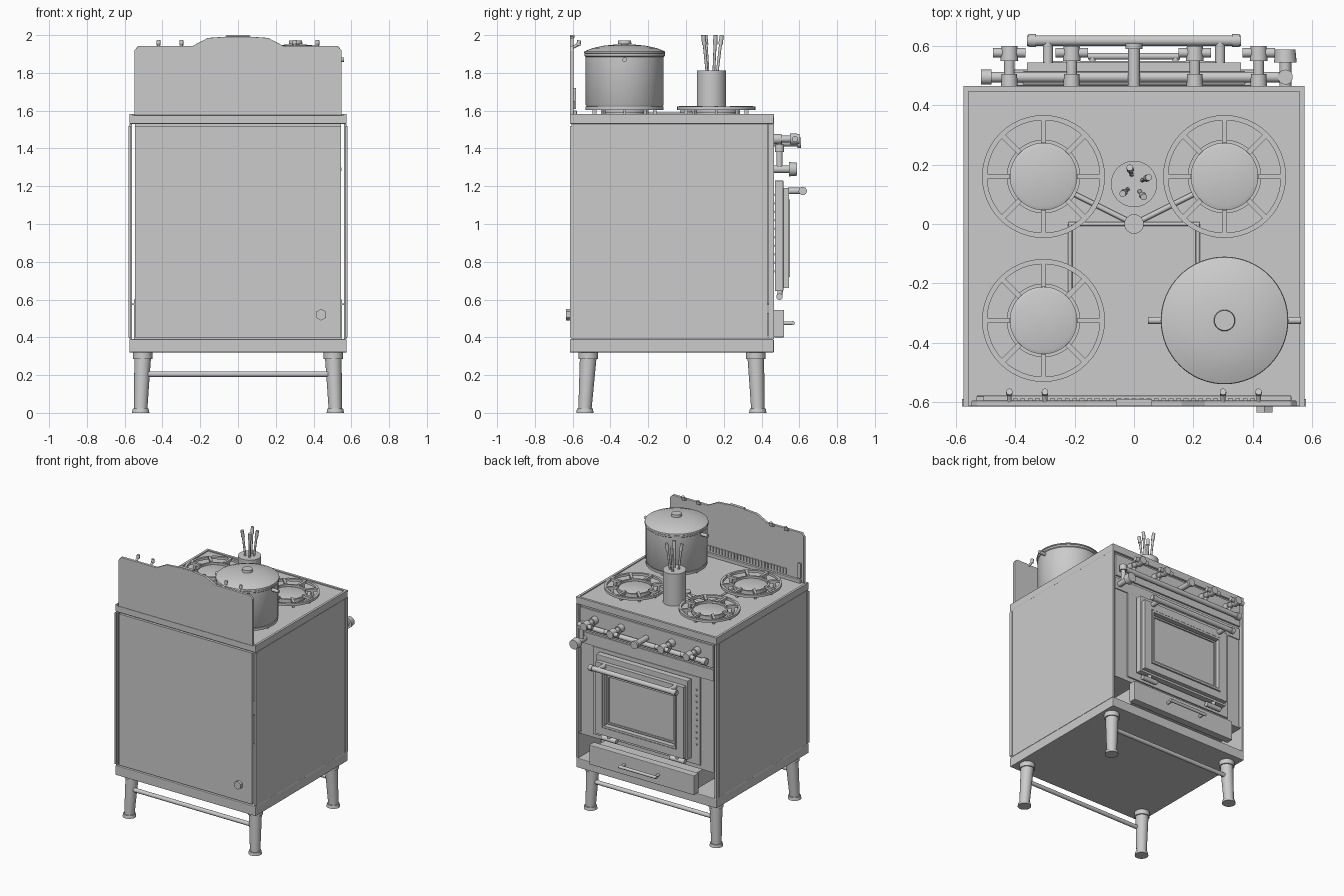
import bpy, bmesh, math
from mathutils import Vector, Matrix

if "Cube" in bpy.data.objects:
    bpy.data.objects.remove(bpy.data.objects["Cube"])


def finish(name, bm, smooth=False, bevel=0):
    bmesh.ops.recalc_face_normals(bm, faces=bm.faces)
    me = bpy.data.meshes.new(name)
    bm.to_mesh(me)
    bm.free()
    ob = bpy.data.objects.new(name, me)
    bpy.context.collection.objects.link(ob)
    if bevel:
        m = ob.modifiers.new("bevel", 'BEVEL')
        m.width, m.segments = bevel, 2
    if smooth:
        bpy.ops.object.select_all(action='DESELECT')
        ob.select_set(True)
        bpy.context.view_layer.objects.active = ob
        bpy.ops.object.shade_smooth_by_angle(angle=math.radians(35))
    return ob


def add_box(bm, x, y, z):
    c = [(a[0] + a[1]) / 2 for a in (x, y, z)]
    s = [a[1] - a[0] for a in (x, y, z)]
    bmesh.ops.create_cube(bm, size=1, matrix=Matrix.Translation(c) @ Matrix.Diagonal((*s, 1)))


def box(name, x, y, z, bevel=0):
    bm = bmesh.new()
    add_box(bm, x, y, z)
    return finish(name, bm, bevel=bevel)


def frame(name, x, y, z, w):
    # rectangular picture frame in the xz plane
    bm = bmesh.new()
    add_box(bm, x, y, (z[0], z[0] + w))
    add_box(bm, x, y, (z[1] - w, z[1]))
    for xs in ((x[0], x[0] + w), (x[1] - w, x[1])):
        add_box(bm, xs, y, (z[0] + w, z[1] - w))
    return finish(name, bm)


def rods(name, items, n=24):
    # tapered cylinders given as (start, end, r_start, r_end)
    bm = bmesh.new()
    for a, b, r1, r2 in items:
        a, b = Vector(a), Vector(b)
        d = b - a
        m = Matrix.Translation((a + b) / 2) @ d.to_track_quat('Z', 'Y').to_matrix().to_4x4()
        bmesh.ops.create_cone(bm, cap_ends=True, segments=n, radius1=r1, radius2=r2, depth=d.length, matrix=m)
    return finish(name, bm, smooth=True)


def add_lathe(bm, prof, cx, cy, n=48, closed=False):
    rings = []
    for r, z in prof:
        if r < 1e-5:
            rings.append([bm.verts.new((cx, cy, z))] * n)
        else:
            rings.append([bm.verts.new((cx + r * math.cos(2 * math.pi * i / n),
                                        cy + r * math.sin(2 * math.pi * i / n), z)) for i in range(n)])
    for A, B in zip(rings, rings[1:] + (rings[:1] if closed else [])):
        for i in range(n):
            j = (i + 1) % n
            bm.faces.new(list(dict.fromkeys((A[i], A[j], B[j], B[i]))))


def lathe(name, prof, cx, cy, n=48):
    bm = bmesh.new()
    add_lathe(bm, prof, cx, cy, n)
    return finish(name, bm, smooth=True)


# cabinet shell
box("base_plinth", (-.575, .575), (-.615, .465), (.32, .39), .004)
box("cooktop_slab", (-.575, .575), (-.615, .465), (1.53, 1.575), .004)
box("back_panel", (-.545, .545), (-.615, -.595), (.4, 1.52))
box("front_panel", (-.545, .545), (.42, .45), (.57, 1.53))
box("drawer_bay_back", (-.55, .55), (.2, .21), (.39, .6))
box("drawer_bay_roof", (-.56, .56), (.2, .45), (.57, .58))
box("control_panel", (-.545, .545), (.45, .463), (1.35, 1.515), .003)
box("vent_strip", (-.545, .545), (.45, .458), (1.25, 1.335), .002)
for s, side in ((-1, "left"), (1, "right")):
    xs = sorted((s * .56, s * .575))
    box(side + "_side_panel", xs, (-.605, .432), (.39, 1.53))
    box(side + "_front_post", xs, (.436, .465), (.39, 1.53))
    box(side + "_back_post", sorted((s * .567, s * .58)), (-.615, -.59), (.4, 1.52))
rods("corner_screws", [((sx * .566, y, 1.57), (sx * .566, y, 1.583), .008, .008)
                       for sx in (-1, 1) for y in (-.6, .44)], 12)
rods("back_plug", [((.44, -.635, .52), (.44, -.61, .52), .031, .031)], 6)

# raised rim around the cooktop
bm = bmesh.new()
for s in (-1, 1):
    add_box(bm, sorted((s * .558, s * .575)), (-.615, .465), (1.57, 1.582))
add_box(bm, (-.558, .558), (.447, .465), (1.57, 1.582))
finish("cooktop_rim", bm)

# splayed legs and stretchers
for y0, y1, n in ((-.518, -.535, "back"), (.37, .38, "front")):
    for s in (-1, 1):
        rods(n + "_leg", [((s * .515, y1, .02), (s * .505, y0, .29), .035, .044),
                          ((s * .505, y0, .285), (s * .505, y0, .325), .052, .052),
                          ((s * .515, y1, 0), (s * .515, y1, .022), .046, .042)])
    rods(n + "_stretcher", [((-.5, y1, .205), (.5, y1, .205), .015, .015)])

# backguard outline
half = [(.548, 1.575), (.548, 1.92), (.528, 1.943), (.24, 1.943), (.16, 1.985), (.06, 1.992)]
outline = half + [(-x, z) for x, z in reversed(half)]
bm = bmesh.new()
f = bm.faces.new([bm.verts.new((x, -.615, z)) for x, z in outline])
r = bmesh.ops.extrude_face_region(bm, geom=[f])
bmesh.ops.translate(bm, vec=(0, .02, 0), verts=[v for v in r['geom'] if isinstance(v, bmesh.types.BMVert)])
finish("backguard", bm, bevel=.003)
box("backguard_cap", (-.06, .06), (-.613, -.59), (1.985, 2.0))
box("backguard_foot", (-.53, .53), (-.596, -.578), (1.575, 1.6), .003)
bm = bmesh.new()
for i in range(33):
    x = -.4 + i * .025
    add_box(bm, (x - .008, x + .008), (-.597, -.588), (1.61, 1.65))
finish("backguard_louvres", bm)
box("backguard_side_slat", (-.53, -.505), (-.597, -.582), (1.61, 1.72))
rods("backguard_hooks", [p for x in (-.42, -.3, .3, .42) for p in (
    ((x, -.6, 1.935), (x, -.57, 1.95), .008, .008), ((x, -.57, 1.945), (x, -.565, 1.972), .011, .011))], 12)

# burners: ring grate, spokes, hub
BX, BF, BB = .305, .16, -.325
for cx, cy in ((-BX, BF), (BX, BF), (-BX, BB), (BX, BB)):
    bm = bmesh.new()
    add_lathe(bm, [(.19, 1.604), (.207, 1.604), (.207, 1.622), (.19, 1.622)], cx, cy, 48, True)
    add_lathe(bm, [(.112, 1.59), (.124, 1.59), (.124, 1.615), (.112, 1.615)], cx, cy, 48, True)
    for i in range(8):
        b2 = bmesh.new()
        add_box(b2, (.113, .196), (-.009, .009), (1.606, 1.626))
        add_box(b2, (.15, .17), (-.007, .007), (1.574, 1.61))
        b2.transform(Matrix.Translation((cx, cy, 0)) @ Matrix.Rotation(i * math.pi / 4, 4, 'Z'))
        tmp = bpy.data.meshes.new("tmp")
        b2.to_mesh(tmp)
        b2.free()
        bm.from_mesh(tmp)
        bpy.data.meshes.remove(tmp)
    finish("burner_grate", bm, smooth=True)
    lathe("burner_hub", [(.113, 1.574), (.113, 1.6), (.1, 1.605), (0, 1.605)], cx, cy)

# supply tubes on the cooktop
tubes = [((-.22, 0, 1.582), (.22, 0, 1.582), .007, .007)]
for s in (-1, 1):
    tubes += [((0, 0, 1.584), (s * .2, .1, 1.584), .009, .009),
              ((s * .215, 0, 1.582), (s * .215, -.24, 1.582), .007, .007)]
rods("supply_tubes", tubes, 12)
rods("supply_hub", [((0, 0, 1.574), (0, 0, 1.6), .033, .033)], 32)

# stock pot with lid
lathe("pot", [(0, 1.622), (.2, 1.622), (.207, 1.632), (.207, 1.885), (.213, 1.89), (.213, 1.902), (0, 1.902)], BX, BB, 64)
lathe("pot_lid", [(.205, 1.9), (.215, 1.905), (.213, 1.914), (.17, 1.931), (.11, 1.944), (.05, 1.95), (0, 1.951)], BX, BB, 64)
rods("lid_knob", [((BX, BB, 1.945), (BX, BB, 1.956), .02, .02), ((BX, BB, 1.954), (BX, BB, 1.972), .036, .034)])
rods("pot_handles", [((BX + s * .2, BB, 1.87), (BX + s * .257, BB, 1.87), .012, .012) for s in (-1, 1)])

# utensil holder
rods("utensil_jar", [((0, .135, 1.574), (0, .135, 1.812), .078, .078)], 40)
ut = []
for x, y in ((-.013, .05), (.045, .02), (.03, -.04), (-.035, -.03)):
    a, m, b = (x * .6, .135 + y * .6, 1.8), (x * .95, .135 + y * .95, 1.95), (x * 1.1, .135 + y * 1.1, 2.0)
    ut += [(a, m, .007, .008), (m, b, .012, .011)]
rods("utensils", ut, 12)

# gas rail, knobs and main valve
rods("gas_rail", [((-.51, .495, 1.4), (.52, .495, 1.4), .018, .018),
                  ((-.515, .495, 1.4), (-.48, .495, 1.4), .025, .025),
                  ((.51, .495, 1.4), (.51, .495, 1.29), .016, .016),
                  ((.51, .495, 1.38), (.51, .495, 1.42), .025, .025)])
rods("main_valve", [((.51, .45, 1.29), (.51, .55, 1.29), .02, .02), ((.51, .545, 1.29), (.51, .588, 1.29), .038, .034)])
for x in (-.42, -.21, .205, .42):
    rods("burner_knob", [((x, .46, 1.45), (x, .505, 1.45), .028, .026), ((x, .5, 1.45), (x, .555, 1.45), .018, .018),
                         ((x, .55, 1.45), (x, .6, 1.45), .03, .027),
                         ((x - .055, .577, 1.45), (x + .055, .577, 1.45), .016, .016)])
    rods("knob_feed", [((x, .495, 1.4), (x, .495, 1.45), .014, .014)])
rods("centre_tap", [((0, .45, 1.43), (0, .6, 1.43), .02, .02), ((0, .59, 1.43), (0, .608, 1.43), .028, .028)])

# oven door
box("door_surround", (-.44, .44), (.45, .462), (.6, 1.25), .003)
box("door_slab", (-.375, .375), (.47, .515), (.645, 1.23), .004)
frame("door_frame", (-.36, .36), (.515, .545), (.66, 1.19), .055)
frame("window_trim", (-.3, .3), (.512, .55), (.72, 1.13), .015)
frame("window_inner_trim", (-.275, .275), (.512, .53), (.745, 1.105), .012)
box("window_glass", (-.265, .265), (.51, .52), (.755, 1.095))
rods("door_handle", [((-.36, .618, 1.175), (.36, .618, 1.175), .018, .018)]
     + [((s * .355, .618, 1.175), (s * .33, .618, 1.175), .022, .022) for s in (-1, 1)]
     + [((s * .29, .54, 1.175), (s * .29, .618, 1.175), .017, .017) for s in (-1, 1)])
rods("door_hinges", [p for s in (-1, 1) for p in (
    ((s * .22, .495, .615), (s * .34, .495, .615), .017, .017), ((s * .28, .495, .615), (s * .28, .5, .65), .014, .014))])
rods("door_rivets", [((-.41, .46, .75 + i * .045), (-.41, .468, .75 + i * .045), .008, .006) for i in range(10)], 10)

# warming drawer
box("drawer_front", (-.43, .43), (.465, .52), (.4, .545), .004)
box("drawer_box", (-.4, .4), (.21, .47), (.41, .53))
rods("drawer_handle", [((-.155, .565, .475), (.155, .565, .475), .011, .011)]
     + [((s * .14, .515, .475), (s * .14, .565, .475), .01, .01) for s in (-1, 1)])
